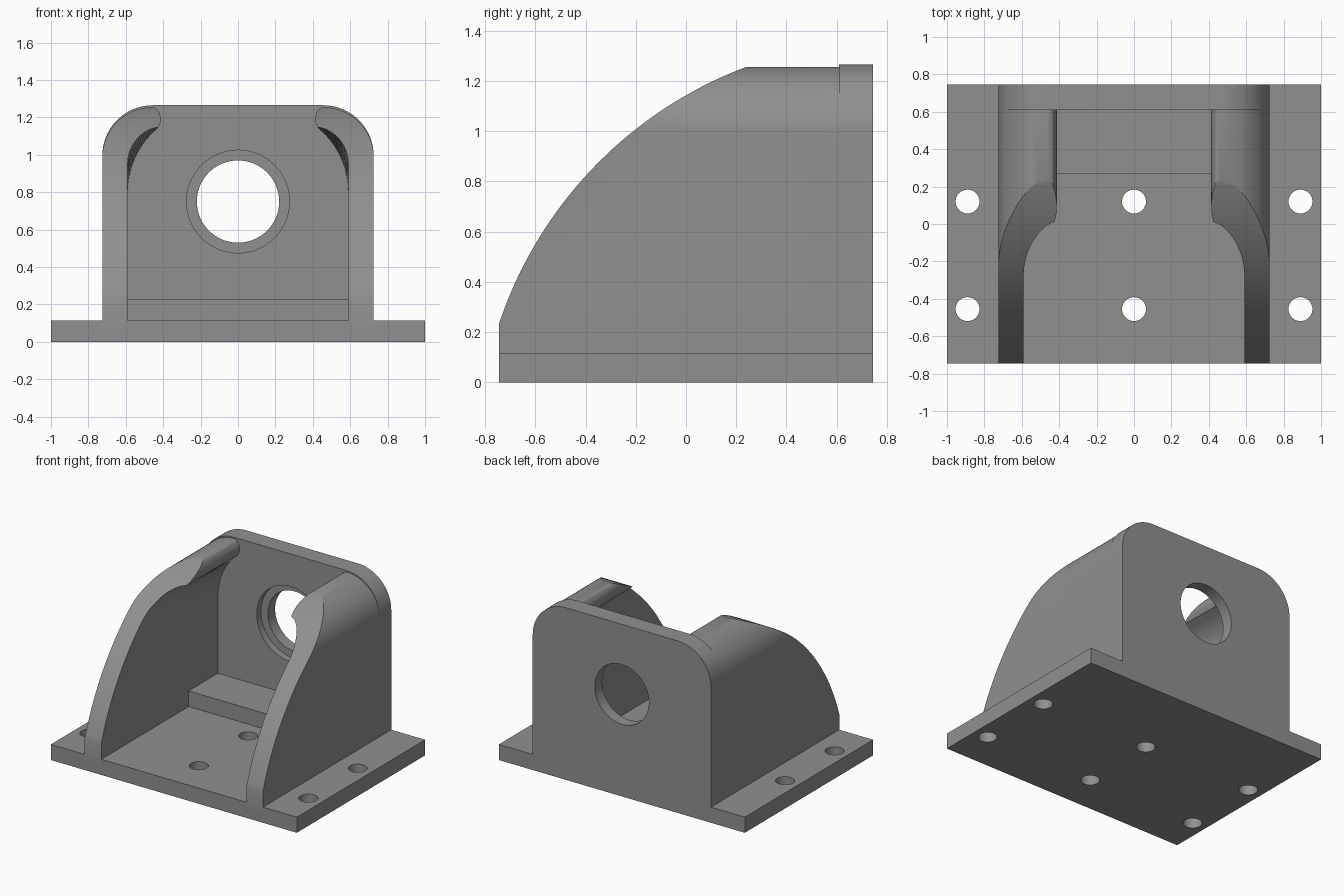
import bpy, bmesh
from math import sin, cos, pi, radians, atan2

if "Cube" in bpy.data.objects:
    bpy.data.objects.remove(bpy.data.objects["Cube"])

grey = bpy.data.materials.new("cast_grey")
grey.diffuse_color = (0.28, 0.28, 0.28, 1)
grey.use_nodes = True
grey.node_tree.nodes["Principled BSDF"].inputs["Base Color"].default_value = grey.diffuse_color


def loft(name, sections):
    """Solid through matching loops of points, capped at both ends."""
    bm = bmesh.new()
    rings = [[bm.verts.new(p) for p in s] for s in sections]
    n = len(rings[0])
    for a, b in zip(rings, rings[1:]):
        for i in range(n):
            j = (i + 1) % n
            bm.faces.new((a[i], a[j], b[j], b[i]))
    bm.faces.new(rings[0])
    bm.faces.new(rings[-1])
    bmesh.ops.recalc_face_normals(bm, faces=bm.faces)
    me = bpy.data.meshes.new(name)
    bm.to_mesh(me)
    bm.free()
    me.materials.append(grey)
    ob = bpy.data.objects.new(name, me)
    bpy.context.collection.objects.link(ob)
    return ob


def arc(cx, cz, rx, rz, a0, a1, n):
    a0, a1 = radians(a0), radians(a1)
    return [(cx + rx * cos(a0 + (a1 - a0) * i / n),
             cz + rz * sin(a0 + (a1 - a0) * i / n)) for i in range(n + 1)]


def box(name, x0, x1, y0, y1, z0, z1):
    q = [(x0, y0), (x1, y0), (x1, y1), (x0, y1)]
    return loft(name, [[(x, y, z) for x, y in q] for z in (z0, z1)])


def combine(target, other, op):
    """Apply a boolean and remove the helper."""
    m = target.modifiers.new("cut", 'BOOLEAN')
    m.operation, m.solver, m.object = op, 'EXACT', other
    bpy.context.view_layer.objects.active = target
    bpy.ops.object.modifier_apply(modifier=m.name)
    bpy.data.objects.remove(other)


# Base plate
body = box("bracket_body", -1, 1, -0.745, 0.745, 0, 0.115)

# Back wall with rounded top corners
half = [(0.725, 0.05)] + arc(0.455, 0.995, 0.27, 0.27, 0, 90, 20)
outline = half + [(-x, z) for x, z in reversed(half)]
back = loft("back_wall", [[(x, y, z) for x, z in outline] for y in (0.61, 0.745)])


# Curled side wall section: outer face, rounded lip, hollow inner face
def wall_section(inner):
    lip = [(0.437, 1.247), (0.422, 1.228), (0.413, 1.2), (0.415, 1.172)]
    return ([(0.725, 0.05)] + arc(0.455, 0.99, 0.27, 0.265, 0, 90, 20)
            + lip + inner[::-1] + [(0.59, 0.05)])


front_sec = wall_section(arc(0.40, 0.95, 0.19, 0.20, 0, 82.5, 14))
back_sec = wall_section(arc(0.20, 0.78, 0.39, 0.446, 0, 53.8, 14))

# Side silhouette sweeping up from the front edge
cy, cz, r = 0.821, -0.289, 1.65
start = atan2(0.23 - cz, -0.745 - cy) * 180 / pi
end = atan2(1.255 - cz, 0.24 - cy) * 180 / pi
sweep = ([(-0.745, 0)] + arc(cy, cz, r, r, start, end, 40)
         + [(0.24, 1.4), (0.8, 1.4), (0.8, 0)])

walls = []
for s, side in ((-1, "left"), (1, "right")):
    wall = loft(side + "_wall", [[(s * x, y, z) for x, z in sec] for y, sec in
                ((-0.8, front_sec), (0.0, front_sec), (0.68, back_sec))])
    shape = loft("silhouette", [[(x, y, z) for y, z in sweep] for x in (s * 0.3, s * 0.9)])
    combine(wall, shape, 'INTERSECT')
    walls.append(wall)

# Raised step in front of the back wall
step = box("step", -0.65, 0.65, 0.27, 0.68, 0.05, 0.23)

for part in [back, step] + walls:
    combine(body, part, 'UNION')

# Shaft hole and its shallow counterbore
for rad, y0, y1 in ((0.22, 0.5, 0.9), (0.275, 0.5, 0.66)):
    ring = arc(0, 0.75, rad, rad, 0, 360, 64)[:-1]
    combine(body, loft("bore", [[(x, y, z) for x, z in ring] for y in (y0, y1)]), 'DIFFERENCE')

# Bolt holes
for x in (-0.89, 0, 0.89):
    for y in (-0.455, 0.12):
        ring = arc(x, y, 0.064, 0.064, 0, 360, 32)[:-1]
        combine(body, loft("bolt", [[(u, v, z) for u, v in ring] for z in (-0.1, 0.2)]), 'DIFFERENCE')

bpy.ops.object.select_all(action='DESELECT')
body.select_set(True)
bpy.context.view_layer.objects.active = body
bpy.ops.object.shade_smooth_by_angle(angle=radians(25))
